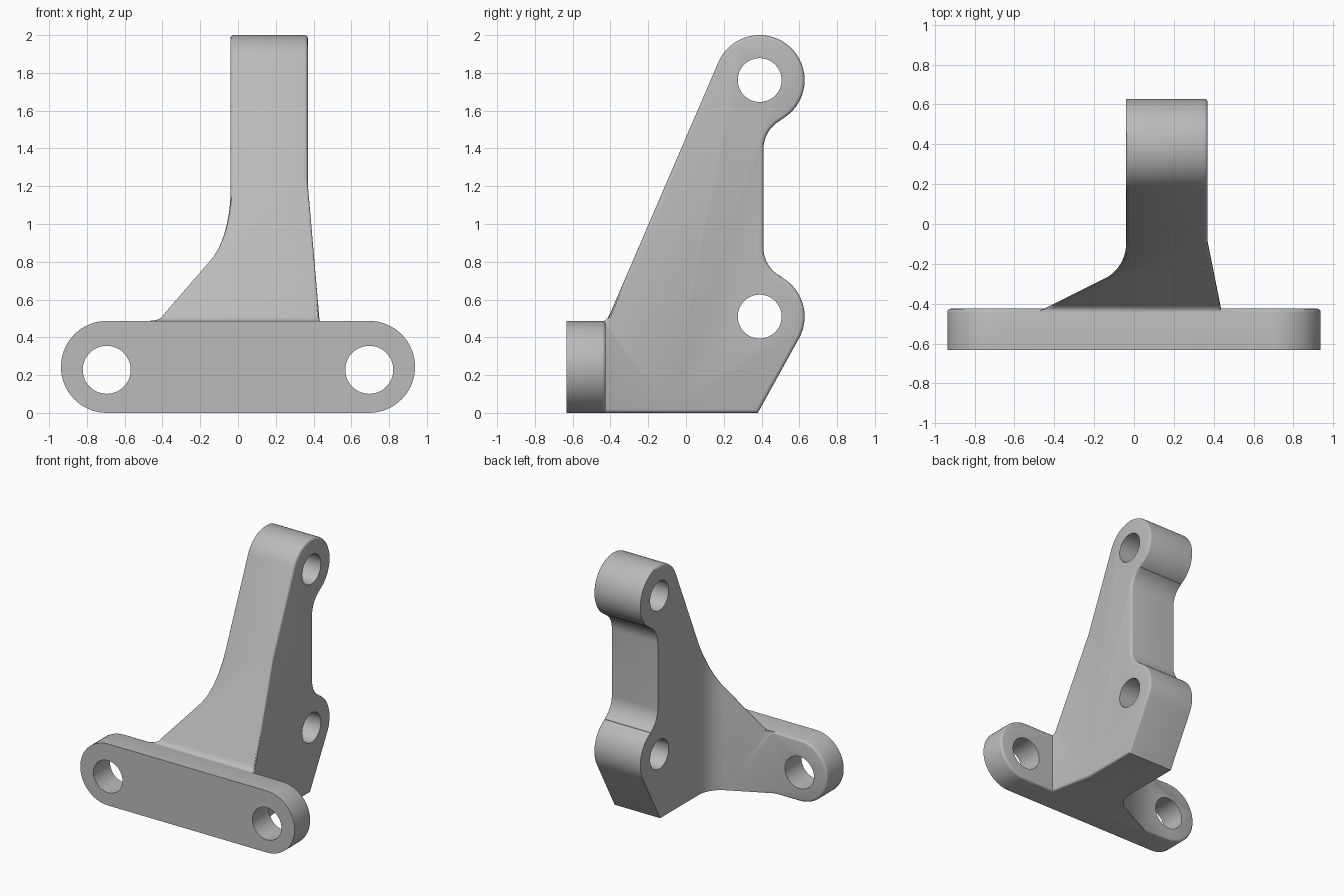
import bpy
import bmesh
from math import cos, sin, radians, pi
from mathutils import Matrix

cube = bpy.data.objects.get("Cube")
if cube:
    bpy.data.objects.remove(cube, do_unlink=True)

grey = bpy.data.materials.new("plain grey")
grey.use_nodes = True
GREY = (0.5, 0.5, 0.5, 1)
grey.diffuse_color = GREY
grey.node_tree.nodes["Principled BSDF"].inputs["Base Color"].default_value = GREY


def arc(cx, cy, r, start, end, n=16):
    angles = [radians(start + (end - start) * i / n) for i in range(n + 1)]
    return [(cx + r * cos(a), cy + r * sin(a)) for a in angles]


def prism(name, points, place, lo, hi):
    """Extrude a 2D outline from lo to hi; place maps (u, v, depth) to xyz."""
    bm = bmesh.new()
    rings = [[bm.verts.new(place(u, v, d)) for u, v in points] for d in (lo, hi)]
    n = len(points)
    for ring in rings:
        bm.faces.new(ring)
    for i in range(n):
        j = (i + 1) % n
        bm.faces.new((rings[0][i], rings[0][j], rings[1][j], rings[1][i]))
    bmesh.ops.recalc_face_normals(bm, faces=bm.faces)
    mesh = bpy.data.meshes.new(name)
    bm.to_mesh(mesh)
    bm.free()
    mesh.materials.append(grey)
    obj = bpy.data.objects.new(name, mesh)
    bpy.context.collection.objects.link(obj)
    return obj


def combine(obj, other, operation):
    """Apply a boolean and remove the helper."""
    mod = obj.modifiers.new("cut", "BOOLEAN")
    mod.operation, mod.object, mod.solver = operation, other, "EXACT"
    bpy.context.view_layer.update()
    done = obj.evaluated_get(bpy.context.evaluated_depsgraph_get())
    mesh = bpy.data.meshes.new_from_object(done)
    obj.modifiers.clear()
    obj.data = mesh
    bpy.data.objects.remove(other, do_unlink=True)


def round_edges(obj, rule, width):
    bm = bmesh.new()
    bm.from_mesh(obj.data)
    bmesh.ops.dissolve_limit(bm, angle_limit=0.002, verts=bm.verts, edges=bm.edges)
    bm.normal_update()
    edges = [e for e in bm.edges if len(e.link_faces) == 2 and rule(e)]
    bmesh.ops.bevel(bm, geom=edges, offset=width, offset_type="OFFSET", segments=3,
                    profile=0.5, affect="EDGES", clamp_overlap=False)
    bm.to_mesh(obj.data)
    bm.free()


along_x = lambda u, v, d: (d, u, v)
along_y = lambda u, v, d: (u, d, v)
along_z = lambda u, v, d: (u, v, d)

# Upright web: side outline with two round lugs
LUG_Y, LOW_Z, HIGH_Z, LUG_R = 0.39, 0.51, 1.762, 0.238
side = [(-0.45, 0), (0.38, 0)]
side += arc(LUG_Y, LOW_Z, LUG_R, -29, 62)
side += arc(0.582, 0.875, 0.172, 242, 180, 10)
side += arc(0.582, 1.397, 0.172, 180, 118, 10)
side += arc(LUG_Y, HIGH_Z, LUG_R, -62, 156.7, 36)
side += [(-0.4, 0.53), (-0.41, 0.505), (-0.43, 0.488), (-0.45, 0.485)]
bracket = prism("upright_bracket", side, along_x, -0.7, 0.7)

# Plan outline flaring toward the plate
plan = [(-0.5, -0.45), (0.442, -0.45), (0.37, -0.09), (0.37, 0.8), (-0.04, 0.8)]
plan += arc(-0.235, -0.1, 0.195, 0, -64, 12)
combine(bracket, prism("plan_cutter", plan, along_z, -0.2, 2.2), "INTERSECT")


def web_edge(e):
    a, b = sorted((f.normal.x for f in e.link_faces), key=abs)
    mid = (e.verts[0].co + e.verts[1].co) / 2
    if abs(a) > 0.01 or abs(b) < 0.1 or mid.y < -0.44:
        return False
    return b > 0 or (mid.z > 0.49 and mid.y < 0.45 and (mid.z > 1.8 or mid.y < 0.3))


round_edges(bracket, web_edge, 0.018)

# Mounting plate with rounded ends and a softened back rim
R = 0.2435
outline = arc(0.694, R, R, -90, 90, 32) + arc(-0.694, R, R, 90, 270, 32)
plate = prism("mounting_plate", outline, along_y, -0.632, -0.425)
round_edges(plate, lambda e: all(v.co.y > -0.43 for v in e.verts), 0.018)
combine(bracket, plate, "UNION")

# Bolt holes through the plate and the lugs
for x in (-0.695, 0.695):
    combine(bracket, prism("hole", arc(x, 0.228, 0.127, 0, 352.5, 47), along_y, -1, 0), "DIFFERENCE")
for z in (LOW_Z, HIGH_Z):
    combine(bracket, prism("hole", arc(LUG_Y, z, 0.116, 0, 352.5, 47), along_x, -1, 1), "DIFFERENCE")

# Smooth curves, sharp corners
bpy.ops.object.select_all(action="DESELECT")
bracket.select_set(True)
bpy.context.view_layer.objects.active = bracket
bpy.ops.object.shade_smooth_by_angle(angle=radians(32))
